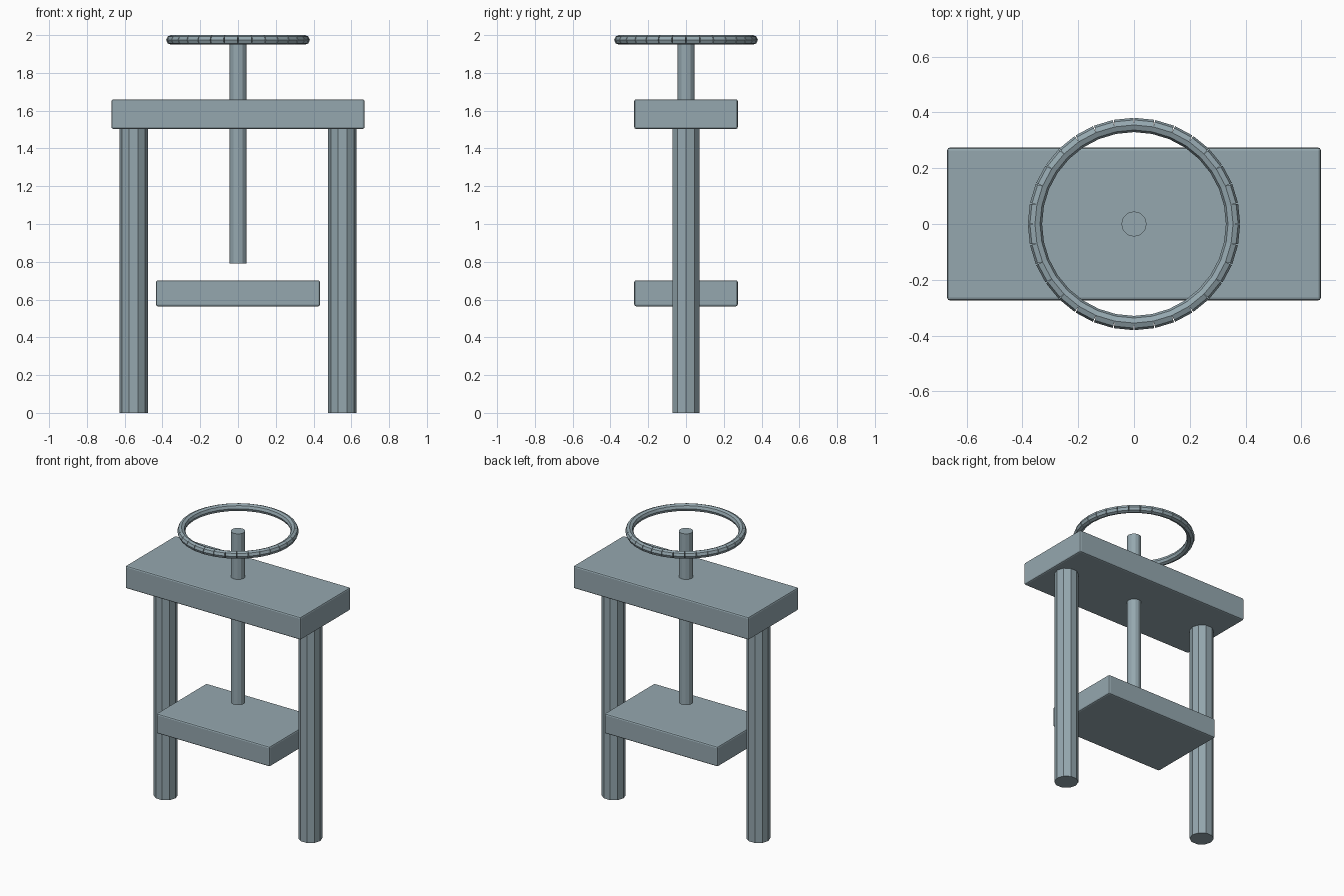
import bpy
from math import pi, sin, cos

if "Cube" in bpy.data.objects:
    bpy.data.objects.remove(bpy.data.objects["Cube"])

steel = bpy.data.materials.new("blue_grey")
steel.diffuse_color = (0.30, 0.39, 0.43, 1)
steel.use_nodes = True
steel.node_tree.nodes["Principled BSDF"].inputs["Base Color"].default_value = steel.diffuse_color


def board(name, half_x, half_y, z0, z1):
    bpy.ops.mesh.primitive_cube_add(size=1, location=(0, 0, (z0 + z1) / 2))
    ob = bpy.context.object
    ob.name = name
    ob.scale = (2 * half_x, 2 * half_y, z1 - z0)
    bpy.ops.object.transform_apply(location=False, rotation=False, scale=True)
    bevel = ob.modifiers.new("soft_edges", 'BEVEL')
    bevel.width = 0.01
    bevel.segments = 2
    ob.data.materials.append(steel)


def rod(name, sides, radius, length, location, rotation):
    bpy.ops.mesh.primitive_cylinder_add(
        vertices=sides, radius=radius, depth=length,
        location=location, rotation=rotation)
    ob = bpy.context.object
    ob.name = name
    ob.data.materials.append(steel)
    return ob


# Top beam and pressing plate
board("top_beam", 0.67, 0.274, 1.503, 1.66)
board("press_plate", 0.434, 0.274, 0.564, 0.702)

# Two side posts, ten-sided with corners pointing along x
for side, x in (("left", -0.553), ("right", 0.553)):
    rod(side + "_post", 10, 0.0755, 1.51, (x, 0, 0.755), (0, 0, pi / 2))

# Central spindle
rod("spindle", 12, 0.0455, 1.183, (0, 0, 1.3835), (0, 0, 0))

# Hand wheel: straight rod pieces set around a circle
n, R, r = 32, 0.355, 0.0255
pieces = []
for i in range(n):
    a = 2 * pi * (i + 0.5) / n
    mid = R * cos(pi / n)
    pieces.append(rod("hand_wheel", 8, r, 2 * R * sin(pi / n),
                      (mid * cos(a), mid * sin(a), 2 - r),
                      (pi / 2, 0, a)))
bpy.ops.object.select_all(action='DESELECT')
for p in pieces:
    p.select_set(True)
bpy.context.view_layer.objects.active = pieces[0]
bpy.ops.object.join()
bpy.context.object.name = "hand_wheel"
